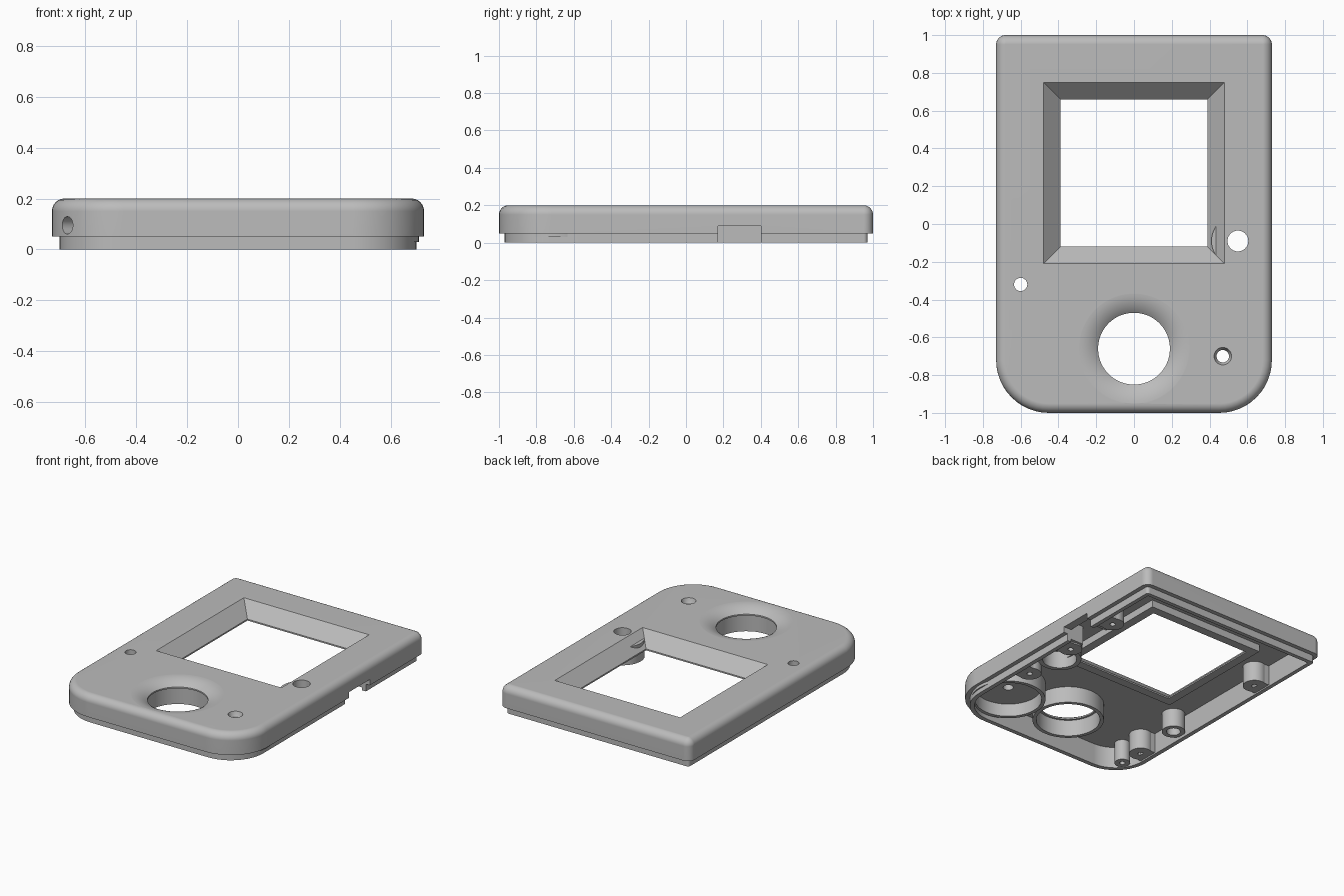
import bpy, bmesh, math
from mathutils import Matrix, Vector

cube = bpy.data.objects.get("Cube")
if cube:
    bpy.data.objects.remove(cube)

grey = bpy.data.materials.new("grey plastic")
grey.use_nodes = True
tone = (0.5, 0.5, 0.5, 1)
grey.diffuse_color = tone
grey.node_tree.nodes["Principled BSDF"].inputs["Base Color"].default_value = tone

HALF_X, HALF_Y, TOP, CEILING = 0.73, 1.0, 0.2, 0.15


def make(name, bm):
    bmesh.ops.recalc_face_normals(bm, faces=bm.faces)
    mesh = bpy.data.meshes.new(name)
    bm.to_mesh(mesh)
    bm.free()
    obj = bpy.data.objects.new(name, mesh)
    bpy.context.collection.objects.link(obj)
    mesh.materials.append(grey)
    return obj


def loft(name, loops):
    """Closed solid through stacked loops of points."""
    bm = bmesh.new()
    rings = [[bm.verts.new(p) for p in loop] for loop in loops]
    n = len(rings[0])
    for a, b in zip(rings, rings[1:]):
        for i in range(n):
            j = (i + 1) % n
            bm.faces.new((a[i], a[j], b[j], b[i]))
    bm.faces.new(rings[0])
    bm.faces.new(rings[-1])
    return make(name, bm)


def outline(inset, z):
    """Case outline: wide curves at the front, tight corners at the back."""
    points = []
    for k, (sx, sy, r) in enumerate([(1, 1, .05), (-1, 1, .05), (-1, -1, .28), (1, -1, .28)]):
        cx, cy, rad = sx * (HALF_X - r), sy * (HALF_Y - r), max(r - inset, .002)
        if r < inset:
            cx, cy = sx * (HALF_X - inset), sy * (HALF_Y - inset)
        for i in range(13):
            a = math.radians(90 * k + 7.5 * i)
            points.append((cx + rad * math.cos(a), cy + rad * math.sin(a), z))
    return points


def rect(x, y0, y1, z):
    return [(-x, y0, z), (x, y0, z), (x, y1, z), (-x, y1, z)]


def box(name, lo, hi):
    lo, hi = Vector(lo), Vector(hi)
    bm = bmesh.new()
    bmesh.ops.create_cube(bm, size=1, matrix=Matrix.Translation((lo + hi) / 2)
                          @ Matrix.Diagonal((*(hi - lo), 1)))
    return make(name, bm)


def turned(name, x, y, profile, n=64):
    """Solid of revolution, capped, from (radius, z) points."""
    angles = [2 * math.pi * i / n for i in range(n)]
    return loft(name, [[(x + r * math.cos(a), y + r * math.sin(a), z) for a in angles]
                       for r, z in profile])


def drill(x, y, r):
    return turned("hole_cutter", x, y, [(r, -.1), (r, .4)], 40)


def cut(obj, *cutters):
    bpy.context.view_layer.objects.active = obj
    for c in cutters:
        c.hide_render = True
        mod = obj.modifiers.new("cut", "BOOLEAN")
        mod.operation, mod.solver, mod.object = "DIFFERENCE", "EXACT", c
        bpy.ops.object.modifier_apply(modifier=mod.name)
        bpy.data.objects.remove(c)
    return obj


def tube(name, x, y, outer, inner, bottom, top=.155):
    body = turned(name, x, y, [(outer, bottom), (outer, top)], 48)
    return cut(body, drill(x, y, inner))


def window_cutter():
    return loft("window_cutter", [rect(.39, -.12, .66, -.1), rect(.39, -.12, .66, .11),
                                  rect(.48, -.21, .75, TOP), rect(.48, -.21, .75, .3)])


# Case shell: stepped lip, side wall and rounded top edge
edge = [(.05 - .05 * math.cos(a), .15 + .05 * math.sin(a))
        for a in [math.radians(15 * i) for i in range(7)]]
shell = loft("case_shell", [outline(i, z) for i, z in
                            [(.03, 0), (.03, .05), (0, .05)] + edge])
cut(shell, loft("cavity_cutter", [outline(.06, -.1), outline(.06, CEILING)]))

# Dished stick opening, window, notch and small holes
dish = [(.19, -.1)]
for i in range(11):
    d = .11 * (1 - i / 10)
    dish.append((.19 + .011 * i, TOP - (.171 - math.sqrt(.171 ** 2 - d * d))))
dish[-1] = (.3, TOP + .0005)
dish.append((.3, .3))
cut(shell,
    window_cutter(),
    turned("dish_cutter", 0, -.66, dish, 96),
    box("notch_cutter", (.6, .17, -.1), (.8, .40, .09)),
    drill(.55, -.09, .055),
    drill(-.6, -.32, .035),
    turned("countersink_cutter", .47, -.70, [(.033, -.1), (.033, .17), (.04, .182), (.05, .21)], 40))


def side_drill():
    bm = bmesh.new()
    axis = Vector((-.786, -.618, 0))
    bmesh.ops.create_cone(bm, cap_ends=True, segments=32, radius1=.034, radius2=.034, depth=.16,
                          matrix=Matrix.Translation(Vector((-.67, -.893, .095)))
                          @ axis.to_track_quat("Z", "Y").to_matrix().to_4x4())
    return make("side_hole_cutter", bm)


cut(shell, side_drill())

# Frame under the window
frame = cut(loft("window_frame", [rect(.45, -.18, .72, .10), rect(.45, -.18, .72, .155)]),
            window_cutter())

# Guides below the openings
parts = [shell, frame,
         tube("stick_collar", 0, -.66, .23, .205, .035),
         tube("button_collar", .55, -.09, .14, .11, .03),
         tube("speaker_collar", .47, -.70, .24, .215, .03),
         tube("speaker_seat", .47, -.70, .22, .033, .12),
         tube("lamp_guide", -.6, -.32, .075, .045, .02),
         cut(tube("cord_post", -.59, -.82, .05, .018, .005), side_drill())]

# Screw posts along both sides
for k, (x, y) in enumerate([(.6, .5), (.6, .08), (.6, -.33), (-.61, .48), (-.61, -.66)]):
    parts.append(tube(f"screw_post_{k + 1}", x, y, .075, .018, .01))
    s = math.copysign(1, x)
    xs = sorted((s * .62, s * .675))
    parts.append(box(f"post_web_{k + 1}", (xs[0], y - .07, .01), (xs[1], y + .07, .155)))

# Ribs beside the side notch
for name, y in (("front", .145), ("back", .40)):
    parts.append(box(f"notch_rib_{name}", (.57, y, .02), (.675, y + .025, .155)))

# Smooth curves with flat broad faces
for obj in parts:
    bpy.ops.object.select_all(action="DESELECT")
    obj.select_set(True)
    bpy.context.view_layer.objects.active = obj
    bpy.ops.object.shade_smooth_by_angle(angle=math.radians(30))
    weighted = obj.modifiers.new("weighted normals", "WEIGHTED_NORMAL")
    weighted.keep_sharp = True
